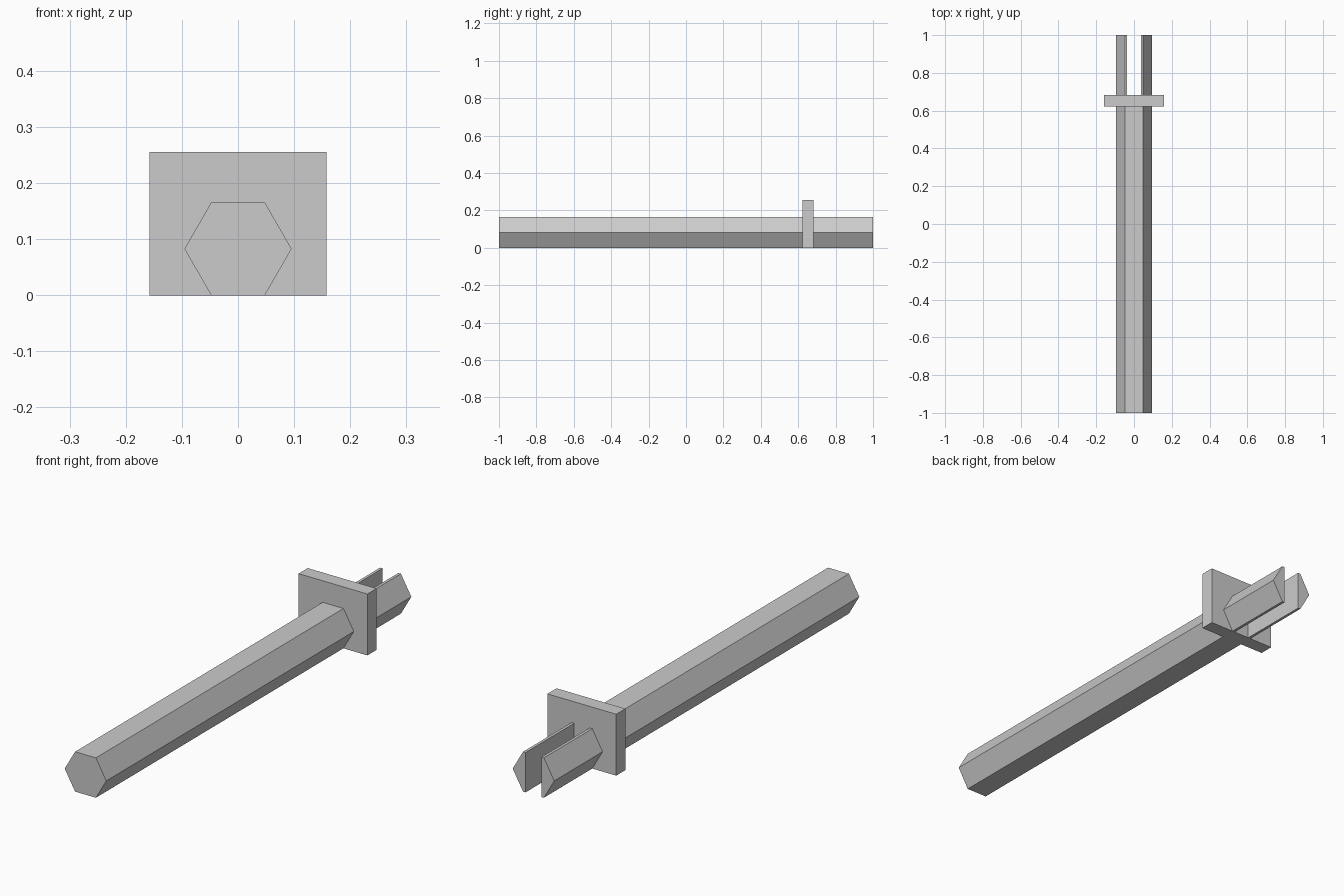
import bpy, bmesh
from math import sqrt

cube = bpy.data.objects.get("Cube")
if cube:
    bpy.data.objects.remove(cube, do_unlink=True)

grey = bpy.data.materials.new("plain grey")
grey.use_nodes = True
colour = (0.6, 0.6, 0.6, 1)
grey.diffuse_color = colour
grey.node_tree.nodes["Principled BSDF"].inputs["Base Color"].default_value = colour

R = 0.0955                # hexagon corner radius
H = R * sqrt(3) / 2       # hexagon half height
SLOT = 0.036              # half width of the slot
PLATE_FRONT, PLATE_BACK = 0.623, 0.683
PLATE_MID = (PLATE_FRONT + PLATE_BACK) / 2


def extrude_profile(name, profile, y0, y1):
    """Extrude an (x, z) outline along y into a closed flat-faced solid."""
    bm = bmesh.new()
    face = bm.faces.new([bm.verts.new((x, y0, z)) for x, z in profile])
    out = bmesh.ops.extrude_face_region(bm, geom=[face], use_keep_orig=True)
    verts = [v for v in out["geom"] if isinstance(v, bmesh.types.BMVert)]
    bmesh.ops.translate(bm, verts=verts, vec=(0, y1 - y0, 0))
    bmesh.ops.recalc_face_normals(bm, faces=bm.faces)
    mesh = bpy.data.meshes.new(name)
    bm.to_mesh(mesh)
    bm.free()
    mesh.materials.append(grey)
    obj = bpy.data.objects.new(name, mesh)
    bpy.context.collection.objects.link(obj)
    return obj


# Hexagonal shaft, ending inside the plate
half = [(R / 2, 0), (R, H), (R / 2, 2 * H)]
extrude_profile("shaft", half + [(-x, z) for x, z in reversed(half)], -1, PLATE_MID)

# Rectangular collar plate
extrude_profile("collar_plate", [(-0.158, 0), (0.158, 0), (0.158, 0.255), (-0.158, 0.255)],
                PLATE_FRONT, PLATE_BACK)

# Two prongs: the hexagon continued, with a slot through its middle
prong = [(SLOT, 0)] + half + [(SLOT, 2 * H)]
for side, sign in (("left", 1), ("right", -1)):
    extrude_profile(side + "_prong", [(sign * x, z) for x, z in prong], PLATE_MID, 1)
